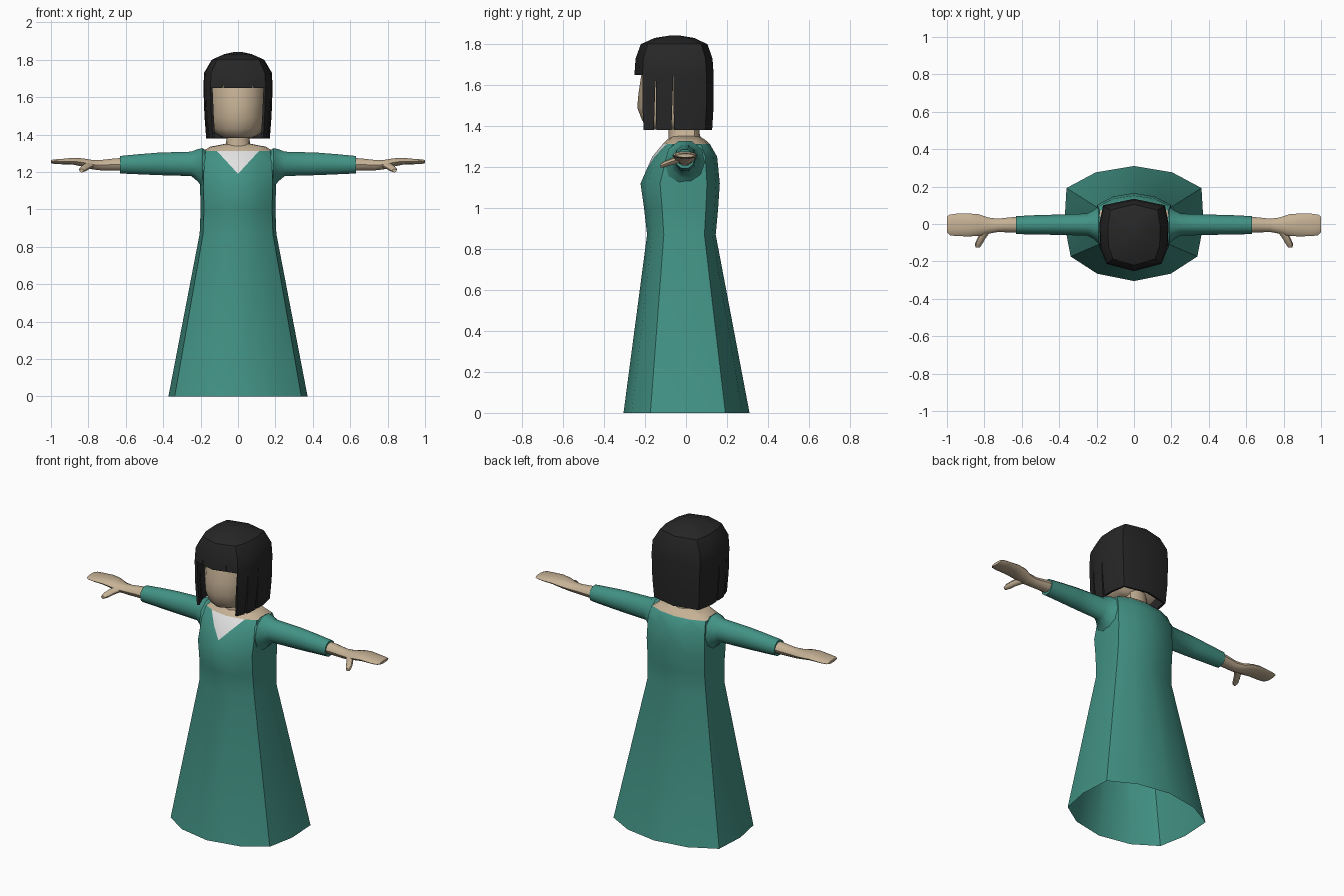
import bpy, bmesh, math
from mathutils import Vector

if "Cube" in bpy.data.objects:
    bpy.data.objects.remove(bpy.data.objects["Cube"])


def material(name, rgb):
    m = bpy.data.materials.new(name)
    m.diffuse_color = (*rgb, 1)
    m.use_nodes = True
    m.node_tree.nodes["Principled BSDF"].inputs["Base Color"].default_value = m.diffuse_color
    return m


TEAL = material("teal cloth", (0.055, 0.29, 0.235))
SKIN = material("skin", (0.56, 0.44, 0.30))
WHITE = material("white cloth", (0.75, 0.75, 0.75))
HAIR = material("black hair", (0.02, 0.02, 0.02))


def loft(rings, cap_start=True, cap_end=True):
    """Skin a list of equal-length point rings."""
    bm = bmesh.new()
    vs = [[bm.verts.new(p) for p in r] for r in rings]
    n = len(vs[0])
    for a, b in zip(vs, vs[1:]):
        for i in range(n):
            j = (i + 1) % n
            bm.faces.new((a[i], a[j], b[j], b[i]))
    if cap_start:
        bm.faces.new(vs[0][::-1])
    if cap_end:
        bm.faces.new(vs[-1])
    bmesh.ops.recalc_face_normals(bm, faces=bm.faces)
    return bm


def finish(bm, name, mats, mirror=False):
    me = bpy.data.meshes.new(name)
    bm.to_mesh(me)
    bm.free()
    for m in mats:
        me.materials.append(m)
    ob = bpy.data.objects.new(name, me)
    bpy.context.collection.objects.link(ob)
    if mirror:
        ob.modifiers.new("mirror", 'MIRROR')
    return ob


def smooth(ob, angle=40):
    bpy.ops.object.select_all(action='DESELECT')
    ob.select_set(True)
    bpy.context.view_layer.objects.active = ob
    bpy.ops.object.shade_smooth_by_angle(angle=math.radians(angle))


def mirrored(half):
    return half + [(-x, y) for x, y in half[-2:0:-1]]


# Twelve-sided body cross-section, front point first
BODY = mirrored([(0, -1), (.53, -.87), (.91, -.57), (1, 0), (.97, .62), (.55, .89), (0, 1)])


def body_ring(z, hx, front, back):
    return [(x * hx, -y * front if y < 0 else y * back, z) for x, y in BODY]


def tube_ring(x, y0, y1, z0, z1, n=10):
    """Oval section across the x axis, given by its extents."""
    return [(x, (y0 + y1) / 2 + (y1 - y0) / 2 * math.cos(2 * math.pi * i / n),
             (z0 + z1) / 2 + (z1 - z0) / 2 * math.sin(2 * math.pi * i / n)) for i in range(n)]


# Dress with skirt, bodice, white neck insert and bare shoulders
bm = loft([body_ring(*r) for r in [
    (0, .372, -.305, .31), (.87, .205, -.19, .145), (1.0, .2, -.205, .157),
    (1.12, .203, -.222, .165), (1.25, .2, -.165, .152), (1.31, .19, -.115, .118),
    (1.335, .15, -.09, .092), (1.352, .06, -.07, .06)]], cap_start=False)
TIP, SLOPE, COLLAR = 1.19, .92, 1.312
for co, no in (((0, 0, COLLAR), (0, 0, 1)), ((0, 0, TIP), (1, 0, -SLOPE)), ((0, 0, TIP), (1, 0, SLOPE))):
    faces = [f for f in bm.faces if f.calc_center_median().z > 1.1]
    geom = list({e for f in faces for e in f.edges}) + list({v for f in faces for v in f.verts}) + faces
    bmesh.ops.bisect_plane(bm, geom=geom, plane_co=Vector(co), plane_no=Vector(no), dist=1e-5)
for f in bm.faces:
    c = f.calc_center_median()
    if c.z > COLLAR:
        f.material_index = 1
    elif c.y < 0 and abs(c.x) < (c.z - TIP) * SLOPE:
        f.material_index = 2
smooth(finish(bm, "dress", [TEAL, SKIN, WHITE]))

# Sleeves
smooth(finish(loft([tube_ring(*r) for r in [
    (.13, -.10, .09, 1.12, 1.29), (.19, -.105, .095, 1.11, 1.333), (.215, -.08, .075, 1.145, 1.327),
    (.25, -.062, .056, 1.175, 1.312), (.42, -.058, .05, 1.18, 1.307),
    (.53, -.056, .047, 1.185, 1.298), (.632, -.054, .042, 1.19, 1.288)]]),
    "sleeves", [TEAL], True))

# Forearms and flat hands
smooth(finish(loft([tube_ring(*r) for r in [
    (.60, -.047, .037, 1.205, 1.278), (.66, -.045, .036, 1.207, 1.274), (.73, -.043, .028, 1.207, 1.266),
    (.78, -.052, .035, 1.213, 1.266), (.83, -.064, .052, 1.228, 1.274), (.88, -.066, .056, 1.238, 1.277),
    (.95, -.065, .055, 1.241, 1.27), (.985, -.06, .05, 1.243, 1.268), (1.0, -.045, .04, 1.247, 1.264)]]),
    "hands", [SKIN], True))

# Thumbs
thumb = []
for x, y, z, r in [(.785, -.03, 1.24, .026), (.815, -.075, 1.225, .022),
                   (.83, -.105, 1.214, .02), (.836, -.125, 1.207, .012)]:
    thumb.append([(x + r * math.cos(i * math.pi / 4), y, z + .75 * r * math.sin(i * math.pi / 4))
                  for i in range(8)])
smooth(finish(loft(thumb), "thumbs", [SKIN], True))

# Neck
smooth(finish(loft([body_ring(*r) for r in [
    (1.32, .085, -.088, .08), (1.355, .064, -.085, .068), (1.42, .058, -.085, .06)]]), "neck", [SKIN]))

# Head
smooth(finish(loft([body_ring(*r) for r in [
    (1.383, .08, -.16, .02), (1.397, .112, -.195, .04), (1.43, .136, -.215, .07), (1.49, .147, -.238, .09),
    (1.56, .15, -.232, .1), (1.65, .15, -.218, .1), (1.74, .135, -.19, .085), (1.79, .08, -.13, .04)]]),
    "head", [SKIN]), 50)

# Bobbed hair: a shell open at the face, with a fringe above
SECTION = mirrored([(0, -.252), (.147, -.213), (.18, -.13), (.185, 0), (.165, .1), (0, .135)])
MID, FRINGE = -.055, 1.65
bm = loft([[(x * sx, MID + (y - MID) * sy, z) for x, y in SECTION] for z, sx, sy in [
    (1.38, .92, .96), (1.5, .97, 1), (FRINGE, 1, 1), (1.73, .98, .97),
    (1.80, .76, .84), (1.83, .4, .5), (1.842, .1, .12)]], cap_start=False)
face_gap = [f for f in bm.faces if f.calc_center_median().z < FRINGE and f.calc_center_median().y < -.2]
bmesh.ops.delete(bm, geom=face_gap, context='FACES')
hair = finish(bm, "hair", [HAIR])
shell = hair.modifiers.new("shell", 'SOLIDIFY')
shell.thickness = .014
shell.offset = -1

# Narrow wedge cutters for the slits between locks
wedges = []
for y in (-.148, -.062):
    wedges.append([[(x, y - .012, 1.3), (x, y + .004, 1.3), (x, y, 1.65)] for x in (-.3, .3)])
for x in (-.08, .08):
    wedges.append([[(x - .004, y, 1.6), (x + .004, y, 1.6), (x, y, 1.69)] for y in (-.3, -.15)])
bpy.ops.object.select_all(action='DESELECT')
bpy.context.view_layer.objects.active = hair
hair.select_set(True)
bpy.ops.object.modifier_apply(modifier="shell")
for w in wedges:
    cutter = finish(loft(w), "slit cutter", [HAIR])
    cutter.hide_render = True
    cut = hair.modifiers.new("slit", 'BOOLEAN')
    cut.operation = 'DIFFERENCE'
    cut.solver = 'EXACT'
    cut.object = cutter
    bpy.ops.object.modifier_apply(modifier="slit")
    bpy.data.objects.remove(cutter)
smooth(hair, 35)
